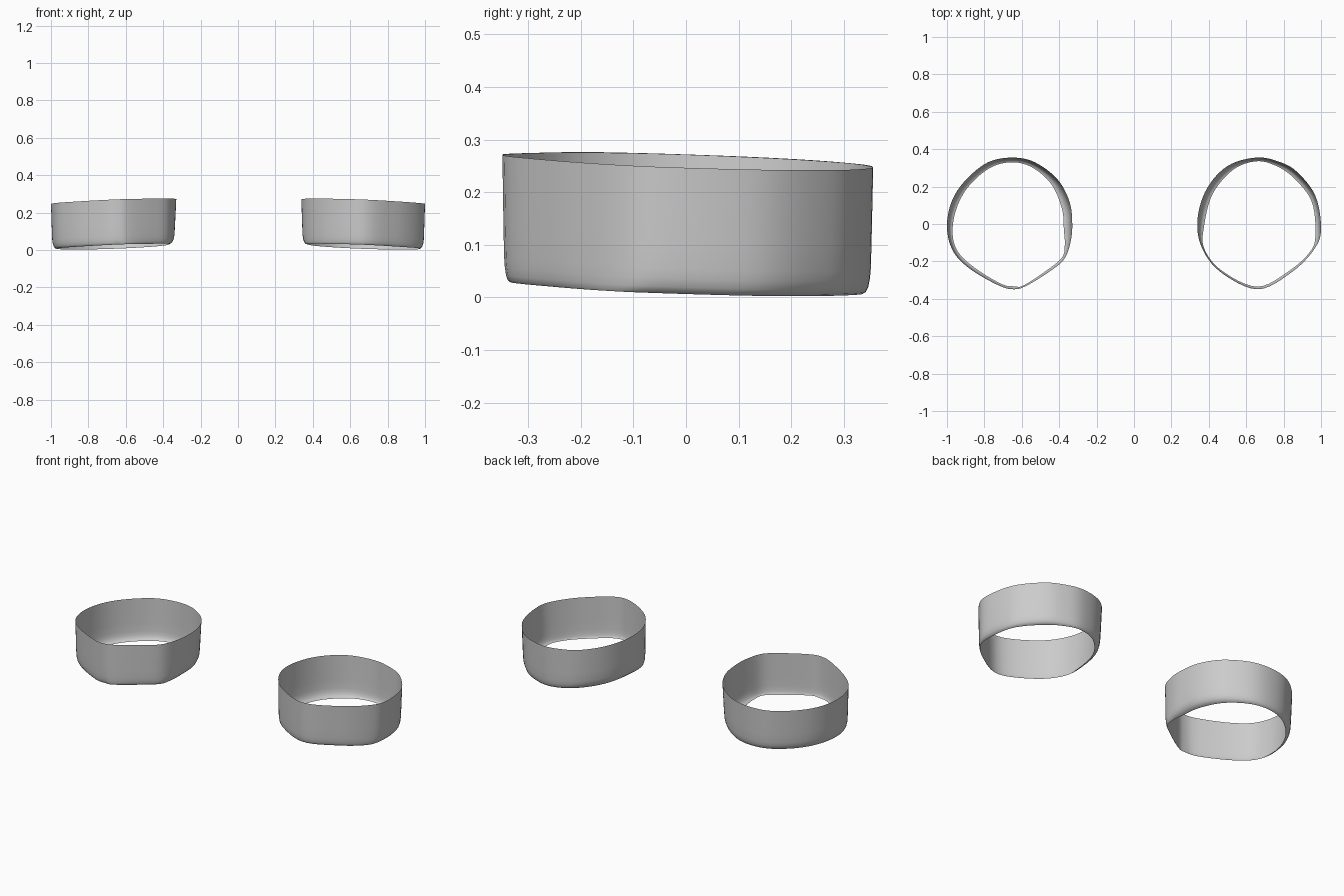
import bpy, bmesh

if "Cube" in bpy.data.objects:
    bpy.data.objects.remove(bpy.data.objects["Cube"])

# Plan outlines (x, y): upper rim and inward-curled lower lip of each band
LEFT_RIM = [(-.33, 0), (-.345, .12), (-.41, .24), (-.53, .33), (-.65, .355), (-.78, .33),
            (-.9, .235), (-.975, .12), (-1, -.02), (-.965, -.15), (-.87, -.245),
            (-.72, -.33), (-.64, -.349), (-.575, -.33), (-.46, -.26), (-.375, -.19), (-.34, -.1)]
LEFT_LIP = [(-.375, -.03), (-.385, .08), (-.44, .21), (-.54, .3), (-.65, .33), (-.77, .3),
            (-.885, .2), (-.95, .08), (-.97, -.05), (-.94, -.15), (-.85, -.235),
            (-.71, -.32), (-.64, -.333), (-.59, -.328), (-.47, -.25), (-.385, -.18), (-.37, -.11)]
RIGHT_RIM = [(1, -.03), (.97, .15), (.87, .28), (.77, .335), (.65, .355), (.5, .31),
             (.39, .19), (.34, .03), (.36, -.12), (.46, -.255), (.66, -.349), (.84, -.26), (.96, -.14)]
RIGHT_LIP = [(.97, -.06), (.95, .12), (.85, .25), (.75, .315), (.65, .335), (.53, .29),
             (.42, .16), (.375, -.01), (.375, -.13), (.47, -.25), (.66, -.335), (.83, -.25), (.94, -.15)]

# Wall profile: (blend from rim to lip, height from lip plane to rim plane)
PROFILE = [(0, 1), (.08, .7), (.16, .4), (.23, .2), (.32, .12), (.48, .055), (.72, .015), (1, 0)]


def smooth_loop(points, steps=6):
    """Closed Catmull-Rom curve through the points."""
    n, out = len(points), []
    for i in range(n):
        p = [points[(i + k) % n] for k in (-1, 0, 1, 2)]
        for s in range(steps):
            t = s / steps
            out.append(tuple(.5 * (2 * b + (c - a) * t + (2 * a - 5 * b + 4 * c - d) * t * t
                                   + (3 * b - a - 3 * c + d) * t ** 3)
                             for a, b, c, d in zip(*p)))
    return out


def band(name, rim, lip):
    bm = bmesh.new()
    rows = []
    for blend, h in PROFILE:
        row = []
        for (ax, ay), (bx, by) in zip(smooth_loop(rim), smooth_loop(lip)):
            x, y = ax + (bx - ax) * blend, ay + (by - ay) * blend
            # Both planes drop towards the back and the outer side
            z = .018 + .241 * h - .033 * y - .038 * (abs(x) - .665)
            row.append(bm.verts.new((x, y, z)))
        rows.append(row)
    n = len(rows[0])
    for top, low in zip(rows, rows[1:]):
        for i in range(n):
            j = (i + 1) % n
            bm.faces.new((low[i], low[j], top[j], top[i]))
    bmesh.ops.recalc_face_normals(bm, faces=bm.faces)
    for f in bm.faces:
        f.smooth = True
    mesh = bpy.data.meshes.new(name)
    bm.to_mesh(mesh)
    bm.free()
    bpy.context.collection.objects.link(bpy.data.objects.new(name, mesh))


# The two open bands
band("left_band", LEFT_RIM, LEFT_LIP)
# Counter-clockwise like the left one
band("right_band", RIGHT_RIM, RIGHT_LIP)
